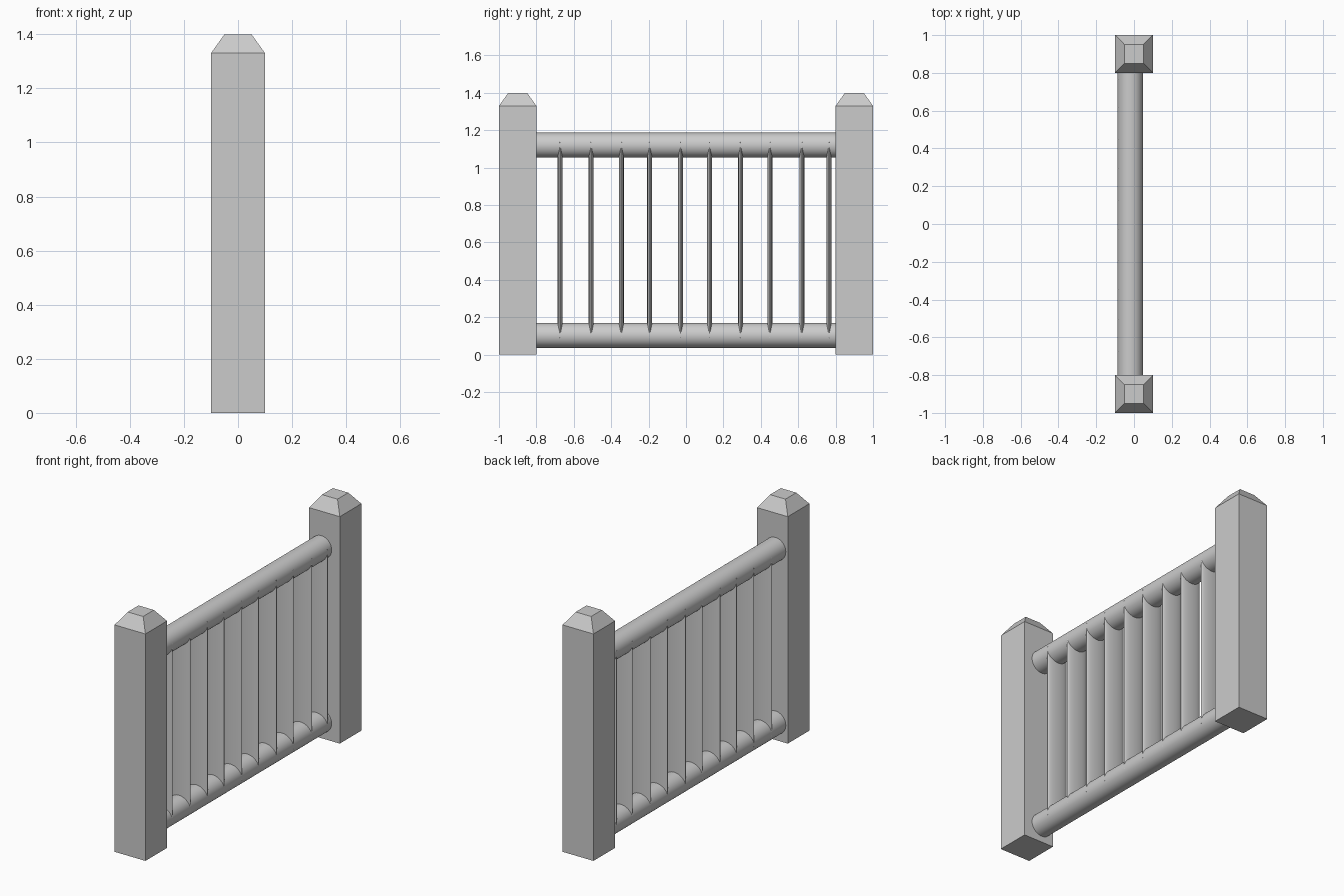
import bpy, bmesh, math

if "Cube" in bpy.data.objects:
    bpy.data.objects.remove(bpy.data.objects["Cube"])

RAIL_X, RAIL_R = -0.02, 0.067


def post(name, y):
    # Square post whose top is bevelled in to a smaller flat square
    bm = bmesh.new()
    rings = []
    for half, z in ((0.1, 0), (0.1, 1.33), (0.05, 1.4)):
        rings.append([bm.verts.new((sx * half, y + sy * half, z))
                      for sx, sy in ((-1, -1), (1, -1), (1, 1), (-1, 1))])
    for a, b in zip(rings, rings[1:]):
        for i in range(4):
            j = (i + 1) % 4
            bm.faces.new((a[i], a[j], b[j], b[i]))
    bm.faces.new(rings[0][::-1])
    bm.faces.new(rings[-1])
    mesh = bpy.data.meshes.new(name)
    bm.to_mesh(mesh)
    bm.free()
    bpy.context.collection.objects.link(bpy.data.objects.new(name, mesh))


def rod(name, loc, radius, length, along_y=False, flatten=1.0):
    # Smooth cylinder, optionally laid along y or flattened in y
    bpy.ops.mesh.primitive_cylinder_add(
        vertices=48, radius=radius, depth=length, location=loc,
        rotation=(math.pi / 2 if along_y else 0, 0, 0))
    ob = bpy.context.object
    ob.name = name
    ob.scale.y = flatten
    bpy.ops.object.transform_apply(location=False, rotation=True, scale=True)
    bpy.ops.object.shade_smooth_by_angle(angle=math.radians(50))


# Two end posts
post("front_post", -0.9)
post("back_post", 0.9)

# Round rails between the posts
rod("lower_rail", (RAIL_X, 0, 0.103), RAIL_R, 1.62, along_y=True)
rod("upper_rail", (RAIL_X, 0, 1.12), RAIL_R, 1.62, along_y=True)

# Thin oval slats, slightly unevenly spaced
slat_ys = (-0.673, -0.507, -0.346, -0.194, -0.029,
           0.126, 0.292, 0.448, 0.619, 0.764)
for i, y in enumerate(slat_ys):
    rod(f"slat_{i + 1}", (RAIL_X, y, 0.613), 0.0665, 1.05, flatten=0.2)
